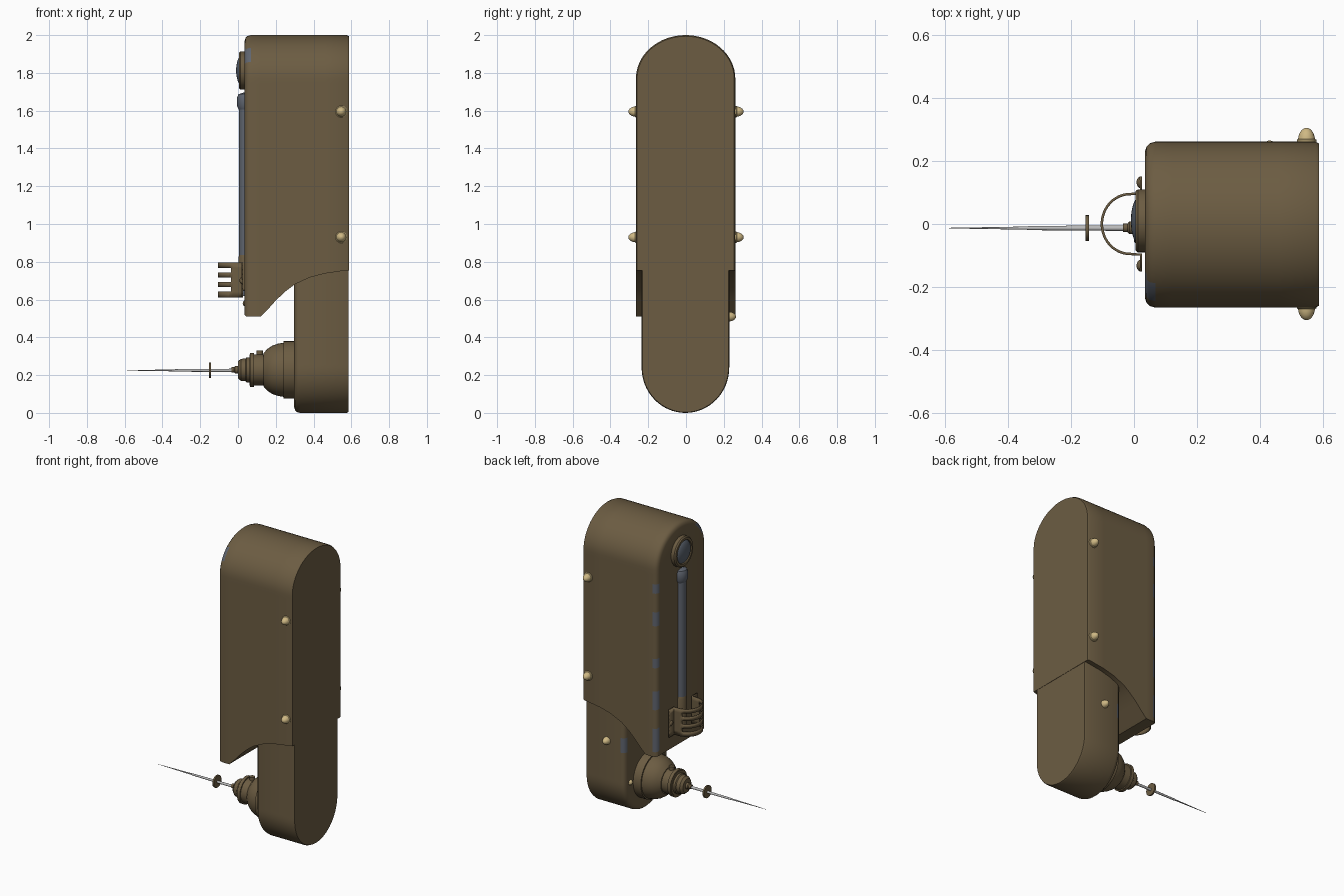
import bpy, bmesh, math
from mathutils import Vector

if "Cube" in bpy.data.objects:
    bpy.data.objects.remove(bpy.data.objects["Cube"])


def mat(name, rgb):
    m = bpy.data.materials.new(name)
    m.diffuse_color = (*rgb, 1)
    m.use_nodes = True
    m.node_tree.nodes["Principled BSDF"].inputs["Base Color"].default_value = m.diffuse_color
    return m


BROWN = mat("olive brown paint", (0.15, 0.108, 0.055))
STEEL = mat("blue grey steel", (0.115, 0.13, 0.16))
GLASS = mat("dark glass", (0.10, 0.12, 0.15))
BRASS = mat("pale brass", (0.62, 0.48, 0.23))
SILVER = mat("silver needle", (0.50, 0.50, 0.50))


def finish(name, bm, mats, angle=35):
    bmesh.ops.recalc_face_normals(bm, faces=bm.faces)
    me = bpy.data.meshes.new(name)
    bm.to_mesh(me)
    bm.free()
    ob = bpy.data.objects.new(name, me)
    bpy.context.collection.objects.link(ob)
    for m in mats:
        me.materials.append(m)
    bpy.ops.object.select_all(action='DESELECT')
    ob.select_set(True)
    bpy.context.view_layer.objects.active = ob
    bpy.ops.object.shade_smooth_by_angle(angle=math.radians(angle))
    return ob


def lathe(name, origin, axis, profile, m, seg=32):
    """Revolve (distance, radius) pairs about an axis through origin."""
    d = Vector(axis).normalized()
    u = d.orthogonal().normalized()
    v = d.cross(u)
    bm = bmesh.new()
    rings = []
    for t, r in profile:
        r = max(r, 0.0005)
        rings.append([bm.verts.new(Vector(origin) + d * t
                      + (u * math.cos(a) + v * math.sin(a)) * r)
                      for a in (2 * math.pi * i / seg for i in range(seg))])
    for a, b in zip(rings, rings[1:]):
        for i in range(seg):
            j = (i + 1) % seg
            bm.faces.new((a[i], a[j], b[j], b[i]))
    bm.faces.new(rings[0])
    bm.faces.new(rings[-1])
    return finish(name, bm, [m])


def dome(r, h, n=5):
    return [(h * math.sin(math.pi / 2 * i / n), r * math.cos(math.pi / 2 * i / n))
            for i in range(n + 1)]


def housing(name, cy, a, zc, b, rings, chips):
    """Loft round-ended sections along x; rings are (x, inset, z of straight end).
    b is the signed height of the rounded end."""
    bm = bmesh.new()
    sgn = math.copysign(1, b)
    steps, arc = 40, 32
    loops = []
    for x, ins, ze in rings:
        w, h = a - ins, b - sgn * ins
        side = [ze + (zc - ze) * i / steps for i in range(steps)]
        pts = [(w, z) for z in side]
        pts += [(w * math.cos(math.pi * i / arc), zc + h * math.sin(math.pi * i / arc))
                for i in range(arc + 1)]
        pts += [(-w, z) for z in reversed(side)]
        loops.append([bm.verts.new((x, cy + y, z)) for y, z in pts])
    n = len(loops[0])
    for k, (p, q) in enumerate(zip(loops, loops[1:])):
        for i in range(n):
            j = (i + 1) % n
            f = bm.faces.new((p[i], p[j], q[j], q[i]))
            c = f.calc_center_median()
            # worn steel showing through the rounded front edge
            if k < 3 and j and any(s * c.y > 0.1 and lo < c.z < hi for s, lo, hi in chips):
                f.material_index = 1
    bm.faces.new(loops[0])
    bm.faces.new(loops[-1])
    return finish(name, bm, [BROWN, STEEL])


# Upper housing, its underside sweeping up towards the back
sweep = [(0.12, 0.51), (0.16, 0.55), (0.2, 0.595), (0.25, 0.642), (0.3, 0.68),
         (0.38, 0.717), (0.46, 0.738), (0.575, 0.755)]
housing("upper_housing", -0.002, 0.263, 1.77, 0.23,
        [(0.035, 0.03, 0.52), (0.04, 0.015, 0.512), (0.05, 0.005, 0.51), (0.068, 0, 0.51)]
        + [(x, 0, z) for x, z in sweep] + [(0.587, 0.006, 0.755)],
        [(1, 0.55, 0.70), (1, 0.82, 0.95), (1, 1.10, 1.18), (1, 1.38, 1.50),
         (1, 1.60, 1.68), (-1, 1.85, 1.93)])

# Lower housing with rounded bottom
housing("lower_housing", -0.003, 0.232, 0.24, -0.24,
        [(0.297, 0.03, 0.9), (0.303, 0.013, 0.9), (0.313, 0.004, 0.9), (0.33, 0, 0.9),
         (0.575, 0, 0.9), (0.585, 0.004, 0.9)],
        [(1, 0.46, 0.55)])

# Side studs
for s in (1, -1):
    for z in (0.93, 1.595):
        lathe("side_stud_washer", (0.547, s * 0.255, z), (0, s, 0),
              [(0, 0.031), (0.012, 0.031), (0.015, 0.027)], BRASS, 16)
        lathe("side_stud", (0.547, s * 0.265, z), (0, s, 0), dome(0.027, 0.04), BRASS, 16)
lathe("lower_stud", (0.43, 0.225, 0.51), (0, 1, 0), dome(0.026, 0.04), BRASS, 16)
lathe("front_stud", (0.30, 0.17, 0.24), (-1, 0, 0), dome(0.018, 0.018), BRASS, 16)

# Round window on the narrow face
lathe("window_ring", (0.04, 0.01, 1.813), (-1, 0, 0),
      [(0, 0.10), (0.028, 0.10), (0.036, 0.093), (0.036, 0.078), (0.02, 0.076)], BROWN, 40)
lathe("window_glass", (0.02, 0.01, 1.813), (-1, 0, 0), dome(0.078, 0.03, 8), GLASS, 40)

# Long gauge tube with end caps
lathe("gauge_tube", (0.042, 0, 0.62), (0, 0, 1), [(0, 0.036), (1.02, 0.036)], STEEL)
lathe("gauge_top_cap", (0.042, 0, 1.605), (0, 0, 1),
      [(0, 0.037), (0.02, 0.047), (0.065, 0.047), (0.082, 0.04), (0.09, 0.015)], STEEL)
lathe("gauge_lower_cap", (0.042, 0, 0.64), (0, 0, 1),
      [(0, 0.025), (0.01, 0.04), (0.18, 0.04), (0.195, 0.036)], BROWN)
lathe("bottom_rivet", (0.037, 0, 0.58), (-1, 0, 0), dome(0.016, 0.012), BROWN, 16)

# Slotted guard around the foot of the gauge
bm = bmesh.new()
path = [(0.022, 0.15), (0.022, 0.097)]
path += [(-0.012 - 0.09 * math.sin(math.pi * i / 24), 0.095 * math.cos(math.pi * i / 24))
         for i in range(25)]
path += [(0.022, -0.097), (0.022, -0.15)]
levels = [0.61 + v for v in (0, 0.032, 0.056, 0.083, 0.107, 0.134, 0.158, 0.185)]
grid = [[bm.verts.new((x, y, z)) for z in levels] for x, y in path]
for i in range(len(path) - 1):
    for k in range(len(levels) - 1):
        if k % 2 and path[i][0] < -0.03 and path[i + 1][0] < -0.03:
            continue
        bm.faces.new((grid[i][k], grid[i + 1][k], grid[i + 1][k + 1], grid[i][k + 1]))
guard = finish("gauge_guard", bm, [BROWN])
sol = guard.modifiers.new("thickness", 'SOLIDIFY')
sol.thickness, sol.offset = 0.008, 0
for s in (1, -1):
    lathe("guard_screw", (0.02, s * 0.132, 0.70), (-1, 0, 0), dome(0.018, 0.012), BROWN, 16)

# Stepped nozzle
AX = (0.31, -0.012, 0.228)
lathe("nozzle", AX, (-1, 0, 0),
      [(0, 0.152), (0.07, 0.152), (0.07, 0.143), (0.10, 0.138), (0.13, 0.127),
       (0.155, 0.110), (0.175, 0.088), (0.175, 0.082), (0.25, 0.082), (0.25, 0.066),
       (0.265, 0.066), (0.27, 0.06), (0.295, 0.058), (0.31, 0.045), (0.31, 0.02),
       (0.325, 0.02), (0.33, 0.014), (0.345, 0.014)], BROWN, 40)
lathe("nozzle_collar", (0.085, -0.012, 0.228), (-1, 0, 0),
      [(0, 0.09), (0.022, 0.09)], BROWN, 40)
lathe("nozzle_tab", (0.115, -0.012, 0.30), (0, 0, 1), [(0, 0.018), (0.03, 0.018)], BROWN, 12)

# Needle with guard disc
lathe("needle", (0, -0.013, 0.225), (-1, 0, 0),
      [(0, 0.009), (0.15, 0.008), (0.33, 0.0065), (0.34, 0.005), (0.587, 0.001)], SILVER, 16)
lathe("needle_disc", (-0.143, -0.013, 0.227), (-1, 0, 0), [(0, 0.041), (0.011, 0.041)], BROWN, 24)
